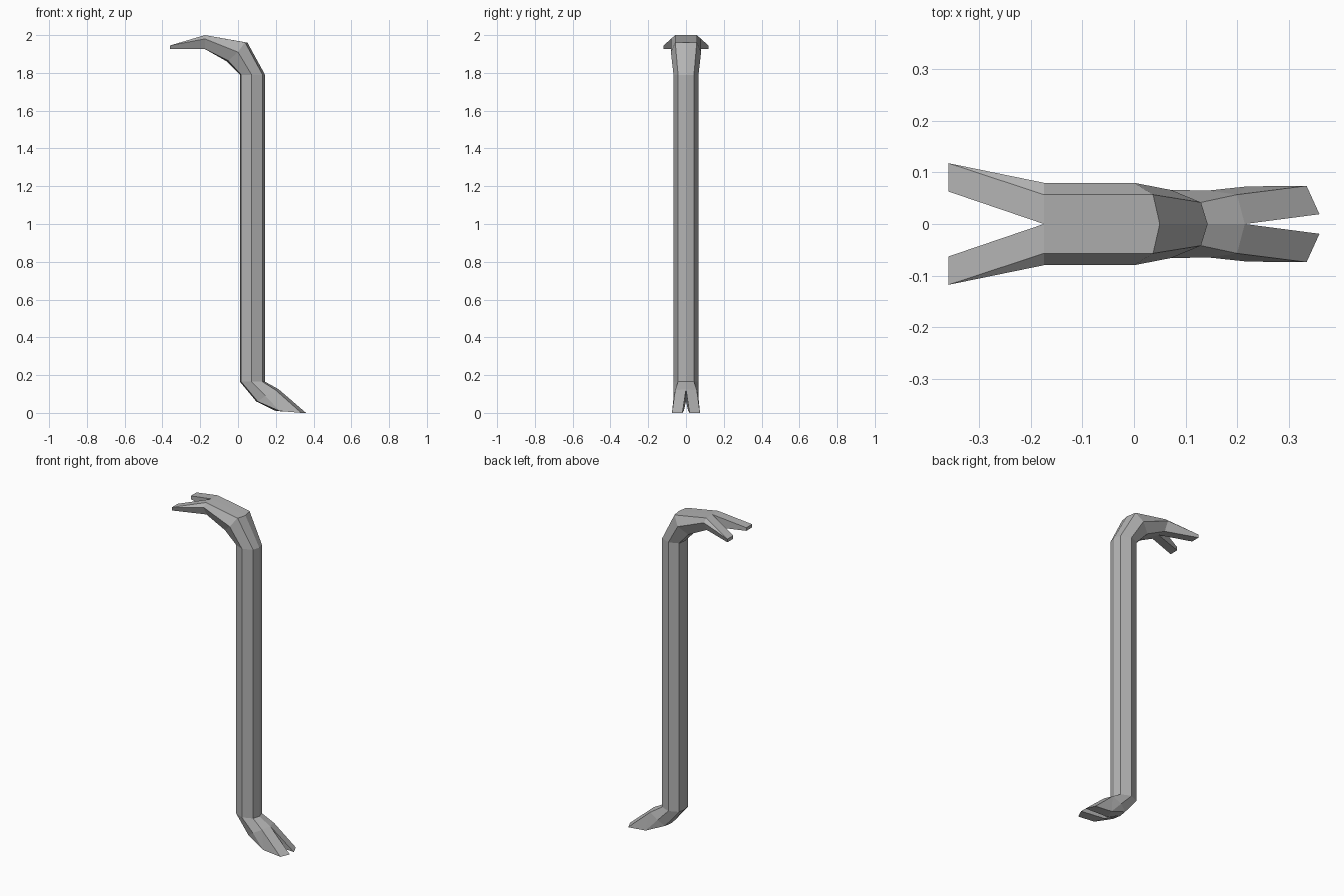
import bpy, bmesh

if "Cube" in bpy.data.objects:
    bpy.data.objects.remove(bpy.data.objects["Cube"])

steel = bpy.data.materials.new("grey steel")
steel.diffuse_color = (0.45, 0.45, 0.45, 1)
steel.use_nodes = True
steel.node_tree.nodes["Principled BSDF"].inputs["Base Color"].default_value = steel.diffuse_color

# Half cross-sections (+y side): outer ridge, outer edge, side ridge, inner edge, inner ridge
claw_root = [(-0.175, 0, 2.0), (-0.175, .057, 2.0), (-0.175, .08, 1.98), (-0.175, .052, 1.926), (-0.175, 0, 1.926)]
upper_bend = [(.05, 0, 1.96), (.037, .057, 1.962), (0, .08, 1.91), (-0.052, .052, 1.865), (-0.058, 0, 1.86)]
shaft = [(.143, 0), (.13, .042), (.072, .066), (.017, .042), (.01, 0)]
shaft_top = [(x, y, 1.79) for x, y in shaft]
shaft_foot = [(x, y, .165) for x, y in shaft]
lower_bend = [(.215, 0, .125), (.20, .057, .12), (.145, .065, .09), (.105, .05, .06), (.097, 0, .06)]
rings = [claw_root, upper_bend, shaft_top, shaft_foot, lower_bend]

# Top claw tip: inner/outer, top/bottom
claw_tip = [(-0.36, .063, 1.945), (-0.36, .118, 1.945), (-0.36, .118, 1.926), (-0.36, .063, 1.926)]
# Bottom claw: heel outer/inner, tip outer/inner
foot_claw = [(.22, .073, .01), (.2, .012, .01), (.335, .074, 0), (.36, .019, 0)]

bm = bmesh.new()
for side in (1, -1):
    def verts(points):
        return [bm.verts.new((x, y * side, z)) for x, y, z in points]

    # Shaft and both bends
    loops = [verts(r) for r in rings]
    for a, b in zip(loops, loops[1:]):
        for i in range(4):
            bm.faces.new((a[i], a[i + 1], b[i + 1], b[i]))

    # Top claw prong
    om, os, m, ins, im = loops[0]
    ti, to, bo, bi = verts(claw_tip)
    for f in ((om, os, to, ti), (os, m, to), (m, ins, bo, to),
              (ins, im, bi, bo), (im, om, ti, bi), (ti, to, bo, bi)):
        bm.faces.new(f)

    # Bottom claw prong, tapering to a thin edge
    om, os, m, ins, im = loops[-1]
    ho, hi, to, ti = verts(foot_claw)
    for f in ((om, os, to, ti), (os, ho, to), (os, m, ho), (m, ins, ho),
              (ins, im, hi, ho), (ho, hi, ti, to), (om, im, hi, ti)):
        bm.faces.new(f)

# Weld the two halves along the centre line
bmesh.ops.remove_doubles(bm, verts=bm.verts, dist=0.0005)
bmesh.ops.recalc_face_normals(bm, faces=bm.faces)

mesh = bpy.data.meshes.new("pry_bar")
bm.to_mesh(mesh)
bm.free()
mesh.materials.append(steel)
bpy.context.collection.objects.link(bpy.data.objects.new("pry_bar", mesh))
